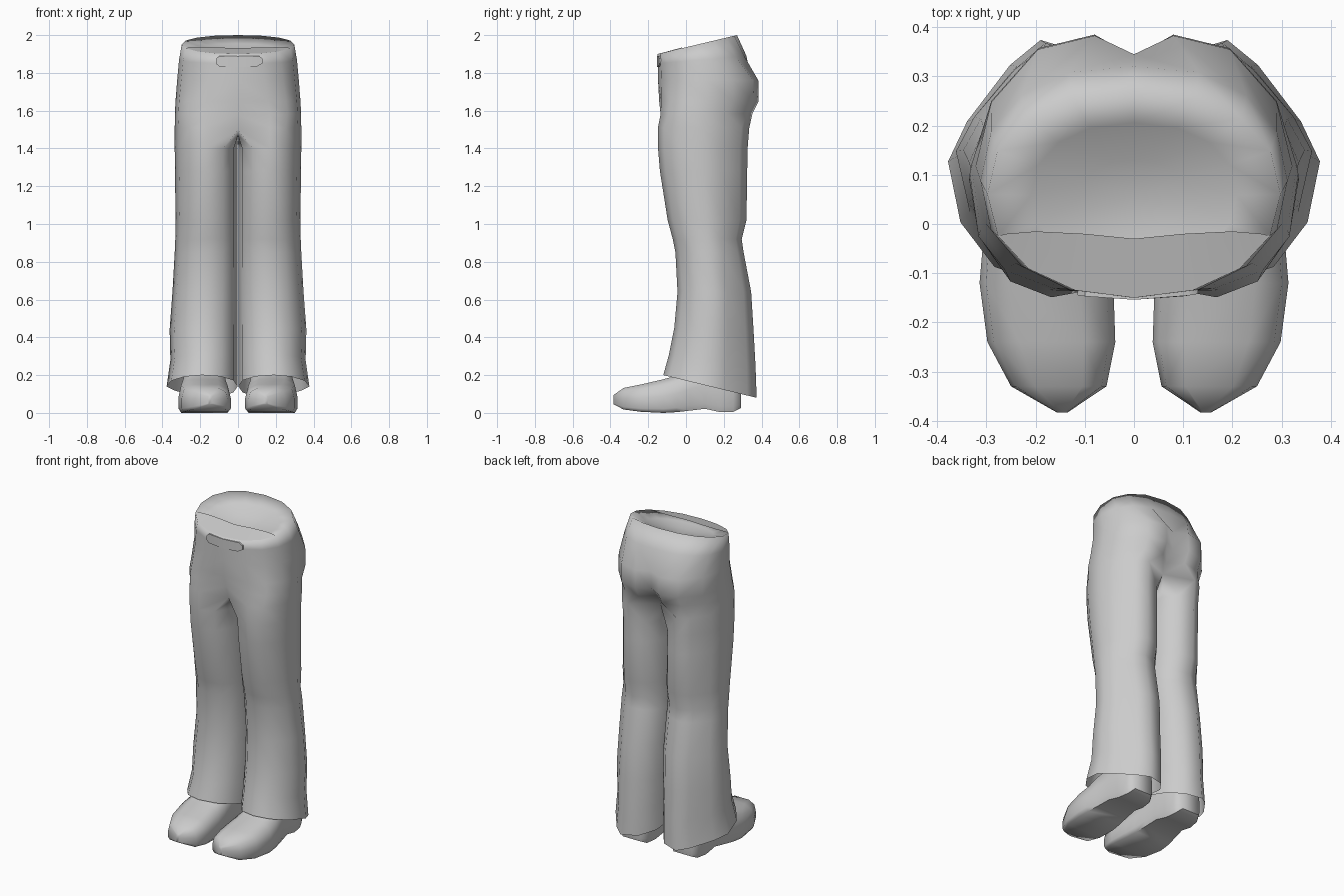
import bpy, bmesh, math

if "Cube" in bpy.data.objects:
    bpy.data.objects.remove(bpy.data.objects["Cube"])

def spow(v, p):
    return math.copysign(abs(v) ** p, v)

def oval(angles, cx, rx, yf, yb, zf, zb, pf=1.0, pb=1.6, pi=.9):
    """Rounded section; height tilts linearly from front (zf) to back (zb).
    Roundness powers: front pf, outer back pb, inner side pi."""
    pts = []
    for a in angles:
        c, s = math.cos(math.radians(a)), math.sin(math.radians(a))
        if abs(c) < 1e-6:
            c = 0.0
        p = pi if c < 0 else pf if s < 0 else pb
        u = spow(s, p)
        pts.append((cx + rx * spow(c, p), (yf + yb) / 2 + (yb - yf) / 2 * u,
                    (zf + zb) / 2 + (zb - zf) / 2 * u))
    return pts

def bridge(bm, a, b, closed):
    n = len(a)
    for i in range(n if closed else n - 1):
        j = (i + 1) % n
        bm.faces.new((a[i], a[j], b[j], b[i]))

def ring(bm, pts):
    return [bm.verts.new(p) for p in pts]

def finish(bm, name, angle=50, mirror=True):
    bmesh.ops.recalc_face_normals(bm, faces=bm.faces[:])
    me = bpy.data.meshes.new(name)
    bm.to_mesh(me)
    bm.free()
    ob = bpy.data.objects.new(name, me)
    bpy.context.collection.objects.link(ob)
    if mirror:
        m = ob.modifiers.new("mirror", "MIRROR")
        m.merge_threshold = 0.0005
    bpy.ops.object.select_all(action='DESELECT')
    ob.select_set(True)
    bpy.context.view_layer.objects.active = ob
    bpy.ops.object.shade_smooth_by_angle(angle=math.radians(angle))
    return ob

HALF = [-90 + 22.5 * i for i in range(9)]
FULL = [-120 + 30 * i for i in range(12)]

# Trousers: half pelvis, then one leg, mirrored
bm = bmesh.new()
rows = []
# front z, back z, half width, front y, back y, front dip, back cleft, front power
for zf, zb, X, yf, yb, dip, cleft, pf in [
        (1.90, 2.00, .298, -.15, .27, 0, 0, .95),
        (1.85, 1.89, .312, -.15, .325, 0, .005, .9),
        (1.76, 1.76, .322, -.148, .383, 0, .038, .85),
        (1.65, 1.65, .331, -.147, .385, .005, .045, .75),
        (1.58, 1.585, .334, -.148, .352, .03, .07, .7)]:
    pts = oval(HALF, 0, X, yf, yb, zf, zb, pf, .9)
    pts[0] = (0, yf + dip, zf)
    pts[-1] = (0, yb - cleft, zb)
    if cleft > .03:                       # rounded cheek either side of the cleft
        pts[-2] = (.08, yb, zb)
        pts[-3] = (.195, yb - .028, zb)
        pts[-4] = (.29, yb - .135, zb)
    rows.append(ring(bm, pts))
rim = [v.co.copy() for v in rows[0]]
for a, b in zip(rows, rows[1:]):
    bridge(bm, a, b, False)

# Crotch ring: inner points lie on the centre line
pts = oval(FULL, .168, .167, -.149, .335, 1.51, 1.51, 1, 1.3)
for i, y, z in [(0, -.095, 1.50), (8, .255, 1.525), (9, .18, 1.485),
                (10, .09, 1.465), (11, -.01, 1.47)]:
    pts[i] = (0, y, z)
prev = ring(bm, pts)
bridge(bm, rows[-1], prev[:9], False)

# Leg rings: front z, back z, inner x, outer x, front y, back y
for zf, zb, x0, x1, yf, yb in [
        (1.40, 1.40, .002, .335, -.148, .326),
        (1.28, 1.28, .002, .334, -.138, .324),
        (1.02, 1.02, .002, .330, -.097, .320),
        (.92, .92, .002, .332, -.070, .295),
        (.85, .85, .002, .335, -.056, .305),
        (.64, .64, .002, .347, -.045, .345),
        (.45, .43, .003, .362, -.062, .358),
        (.31, .25, .003, .358, -.090, .368),
        (.20, .08, .002, .378, -.120, .374)]:
    cur = ring(bm, oval(FULL, (x0 + x1) / 2, (x1 - x0) / 2, yf, yb, zf, zb,
                        1, 1.35 if zf > .7 else 1.6))
    bridge(bm, prev, cur, True)
    prev = cur

# Shallow dish closing the waist, blended into the rim
prev = rows[0]
for k, drop in [(.7, .03), (.35, .05)]:
    cur = ring(bm, [(p.x * k, .055 + (p.y - .055) * k, 1.95 + (p.z - 1.95) * k - drop)
                    for p in rim])
    bridge(bm, prev, cur, False)
    prev = cur
low = bm.verts.new((0, .055, 1.885))
for a, b in zip(prev, prev[1:]):
    bm.faces.new((a, b, low))
finish(bm, "trousers", 180)

# Front lip lying just behind the waistline
bm = bmesh.new()
front = ring(bm, rim[:4])
back = ring(bm, [(0, -.03, 1.931), (.10, -.02, 1.934), (.20, -.015, 1.936), (.26, -.02, 1.935)])
bridge(bm, front, back, False)
finish(bm, "waist_lip")

# Thin tab on the front of the waist
bm = bmesh.new()
outline = [(-.10, 1.89), (-.115, 1.875), (-.115, 1.848), (-.10, 1.834), (0, 1.83),
           (.10, 1.834), (.13, 1.85), (.13, 1.875), (.11, 1.89), (0, 1.888)]
outer = ring(bm, [(x, -.154 + .7 * x * x, z) for x, z in outline])
inner = ring(bm, [(x, -.140 + .7 * x * x, z) for x, z in outline])
bridge(bm, outer, inner, True)
for q in [(0, 1, 2, 3), (0, 3, 4, 9), (9, 4, 5, 8), (8, 5, 6, 7)]:
    bm.faces.new([outer[i] for i in q])
finish(bm, "waist_tab", 40, mirror=False)

# Shoes: sections along y (y, inner x, outer x, sole z, top z)
bm = bmesh.new()
prev = None
for y, x0, x1, z0, z1 in [
        (-.383, .135, .157, .045, .095),
        (-.33, .056, .250, .018, .132),
        (-.24, .038, .298, .006, .150),
        (-.12, .042, .314, .000, .178),
        (-.05, .050, .308, .004, .197),
        (.02, .060, .295, .012, .240),
        (.10, .068, .280, .022, .270),
        (.18, .075, .275, .004, .270),
        (.25, .085, .262, .005, .240),
        (.29, .110, .240, .025, .180)]:
    c, w, h = (x0 + x1) / 2, (x1 - x0) / 2, z1 - z0
    sect = [(-.9, 0), (-1, .12), (-1, .5), (-.9, .83), (-.5, 1),
            (.5, 1), (.9, .83), (1, .5), (1, .12), (.9, 0)]
    cur = ring(bm, [(c + w * u, y, z0 + h * v) for u, v in sect])
    if prev:
        bridge(bm, prev, cur, True)
    else:
        bm.faces.new(cur)
    prev = cur
bm.faces.new(prev)
finish(bm, "shoes", 60)
